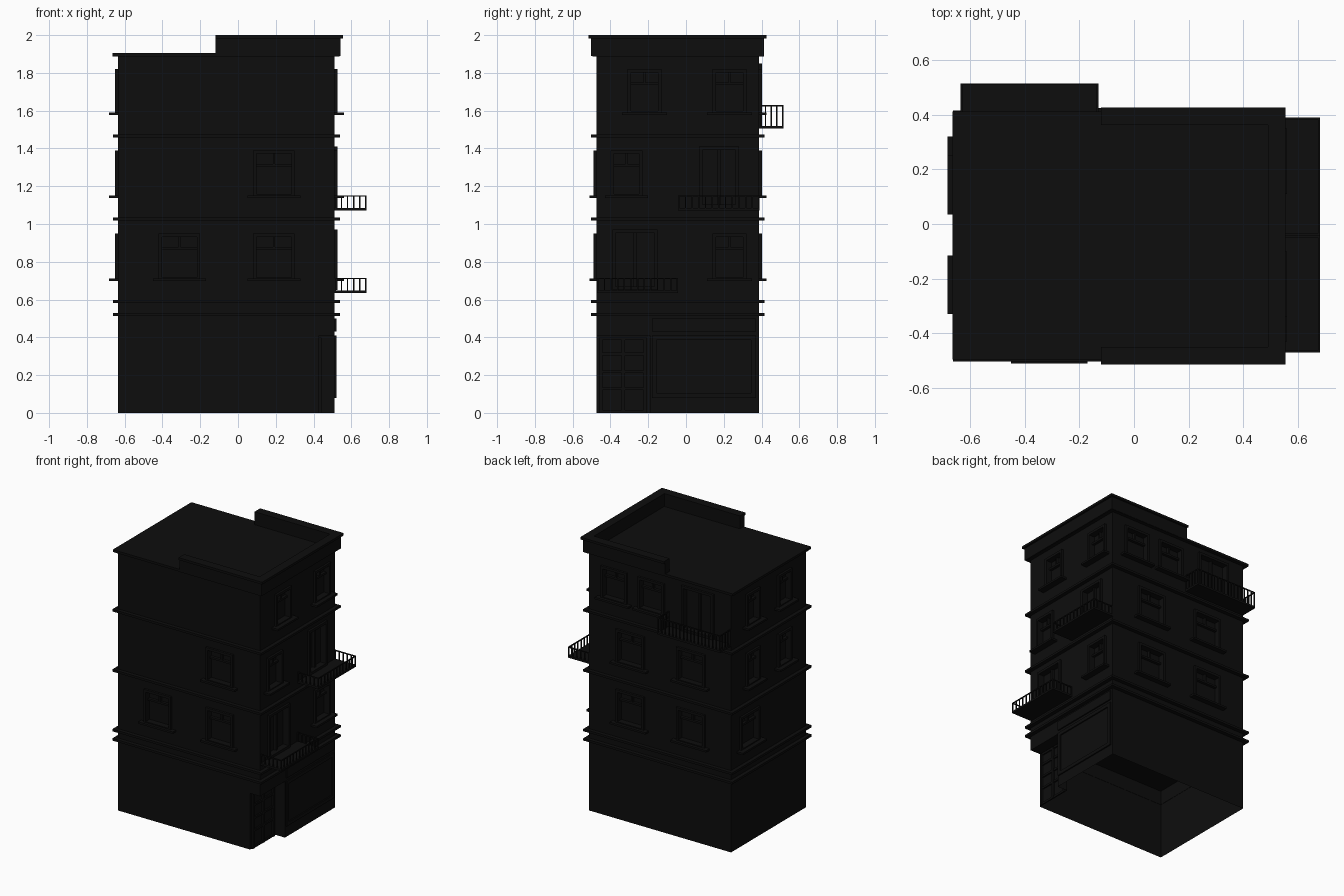
import bpy, bmesh
from mathutils import Vector

if "Cube" in bpy.data.objects:
    bpy.data.objects.remove(bpy.data.objects["Cube"])

X0, X1, Y0, Y1 = -0.635, 0.512, -0.475, 0.387      # wall planes
dark = bpy.data.materials.new("dark")
dark.diffuse_color = (0.004, 0.004, 0.004, 1)
dark.use_nodes = True
dark.node_tree.nodes["Principled BSDF"].inputs["Base Color"].default_value = dark.diffuse_color


class Part:
    """Collects boxes into one mesh object."""
    def __init__(self, name):
        self.name, self.bm = name, bmesh.new()

    def box(self, x0, x1, y0, y1, z0, z1):
        r = bmesh.ops.create_cube(self.bm, size=1)
        c = Vector(((x0 + x1) / 2, (y0 + y1) / 2, (z0 + z1) / 2))
        for v in r["verts"]:
            v.co = Vector((v.co.x * (x1 - x0), v.co.y * (y1 - y0), v.co.z * (z1 - z0))) + c

    def wall(self, side, u0, u1, d0, d1, z0, z1):
        """Box on a wall: u runs along it, d is depth outward from it."""
        if side == "front":
            self.box(u0, u1, Y0 - d1, Y0 - d0, z0, z1)
        elif side == "back":
            self.box(u0, u1, Y1 + d0, Y1 + d1, z0, z1)
        elif side == "right":
            self.box(X1 + d0, X1 + d1, u0, u1, z0, z1)
        else:
            self.box(X0 - d1, X0 - d0, u0, u1, z0, z1)

    def done(self):
        me = bpy.data.meshes.new(self.name)
        self.bm.to_mesh(me)
        self.bm.free()
        me.materials.append(dark)
        ob = bpy.data.objects.new(self.name, me)
        bpy.context.collection.objects.link(ob)
        return ob


# Openings: side, start, end, bottom, top, is a balcony door
L1, L2, L3 = (0.70, 0.95), (1.14, 1.39), (1.58, 1.82)
openings = [
    ("front", -0.42, -0.20, *L1, 0), ("front", 0.08, 0.30, *L1, 0), ("front", 0.08, 0.30, *L2, 0),
    ("right", -0.39, -0.15, 0.65, 0.97, 1), ("right", 0.14, 0.32, *L1, 0),
    ("right", -0.40, -0.23, *L2, 0), ("right", 0.07, 0.28, 1.085, 1.41, 1),
    ("right", -0.31, -0.13, *L3, 0), ("right", 0.14, 0.32, *L3, 0),
    ("back", -0.50, -0.24, 1.52, 1.85, 1),
    ("back", -0.10, 0.11, *L3, 0), ("back", 0.20, 0.41, *L3, 0),
    ("left", 0.07, 0.29, *L1, 0),
]
for lv in (L1, L2):
    openings += [("back", -0.43, -0.20, *lv, 0), ("back", 0.06, 0.29, *lv, 0)]
for lv in (L2, L3):
    openings += [("left", 0.065, 0.22, *lv, 0), ("left", -0.30, -0.145, *lv, 0)]

# Upper storeys with shallow window recesses cut in
p = Part("upper_walls")
p.box(X0, X1, Y0, Y1, 0.52, 1.89)
walls = p.done()
p = Part("recess_cutter")
for s, a, b, z0, z1, door in openings:
    p.wall(s, a + 0.01, b - 0.01, -0.03, 0.05, z0 + 0.005, z1 - 0.01)
cutter = p.done()
cutter.hide_render = True
m = walls.modifiers.new("recesses", "BOOLEAN")
m.operation, m.object, m.solver = "DIFFERENCE", cutter, "EXACT"
bpy.context.view_layer.objects.active = walls
bpy.ops.object.modifier_apply(modifier=m.name)
bpy.data.objects.remove(cutter)

# Ground floor: open underneath, front right corner set back for the entrance
NX, NY, NZ = 0.43, -0.19, 0.41
bm = bmesh.new()
outline = [(X0, Y0), (NX, Y0), (NX, NY), (X1, NY), (X1, Y1), (X0, Y1)]
low = [bm.verts.new((x, y, 0)) for x, y in outline]
top = [bm.verts.new((x, y, NZ)) for x, y in outline]
for i in range(6):
    j = (i + 1) % 6
    bm.faces.new((low[i], low[j], top[j], top[i]))
me = bpy.data.meshes.new("ground_floor_walls")
bm.to_mesh(me)
bm.free()
me.materials.append(dark)
bpy.context.collection.objects.link(bpy.data.objects.new("ground_floor_walls", me))

p = Part("ground_floor_lintel")
p.box(X0, X1, Y0, Y0 + 0.002, NZ, 0.52)
p.box(X0, X1, Y1 - 0.002, Y1, NZ, 0.52)
p.box(X0, X0 + 0.002, Y0, Y1, NZ, 0.52)
p.box(X1 - 0.002, X1, Y0, Y1, NZ, 0.52)
p.box(NX, X1, Y0, NY, NZ, NZ + 0.002)
p.done()

# Window and door frames: surround, transom and mullion
frames, sills = Part("window_frames"), Part("window_sills")
for s, a, b, z0, z1, door in openings:
    t, mid = 0.018, (a + b) / 2
    for u0, u1, v0, v1 in ((a, a + t, z0, z1), (b - t, b, z0, z1), (a, b, z1 - t, z1), (a, b, z0, z0 + t)):
        frames.wall(s, u0, u1, -0.03, 0.016, v0, v1)
    zt = z0 + 0.68 * (z1 - z0)
    if door:
        frames.wall(s, mid - 0.007, mid + 0.007, -0.03, -0.01, z0, z1)
    else:
        frames.wall(s, a, b, -0.03, -0.01, zt - 0.007, zt + 0.007)
        frames.wall(s, mid - 0.006, mid + 0.006, -0.03, -0.01, zt, z1)
        sills.wall(s, a - 0.03, b + 0.03, 0, 0.035 if s == "front" else 0.048 if s != "back" else 0.038,
                   z0 - 0.003, z0 + 0.011)
frames.done()
sills.done()

# String courses around the building
p = Part("string_courses")
for z in (0.522, 0.59, 1.026, 1.465):
    e = 0.028
    p.box(X0 - e, X1 + e, Y0 - e, Y1 + e, z - 0.008, z + 0.008)
p.done()

# Roof slab, raised parapet on three sides of the right half, and its coping
p = Part("roof")
p.box(X0 - 0.03, X1 + 0.025, Y0 - 0.02, Y1 + 0.025, 1.888, 1.905)
p.done()
for name, e, w, z0, z1 in (("parapet", 0.03, 0.05, 1.89, 1.985), ("parapet_coping", 0.043, 0.065, 1.983, 2.0)):
    p = Part(name)
    xa, xb, ya, yb = -0.12, X1 + e, Y0 - e + 0.003, Y1 + e - 0.003
    p.box(xa, xb, ya, ya + w, z0, z1)
    p.box(xa, xb, yb - w, yb, z0, z1)
    p.box(xb - w, xb, ya + w, yb - w, z0, z1)
    p.done()


# Balconies: slab, square balusters and top rail on three sides
def balcony(name, side, a, b, depth, z, h, gap):
    p, t = Part(name), 0.007
    p.wall(side, a, b, 0, depth, z, z + 0.014)
    zt = z + h
    p.wall(side, a, b, depth - t, depth, zt - t, zt)
    for u in (a, b - t):
        p.wall(side, u, u + t, 0, depth, zt - t, zt)
    n = round((b - a) / gap)
    for i in range(n + 1):
        u = a + (b - a - t) * i / n
        p.wall(side, u, u + t, depth - t, depth, z, zt)
    n = round(depth / gap)
    for i in range(n):
        d = (depth - t) * i / n
        for u in (a, b - t):
            p.wall(side, u, u + t, d, d + t, z, zt)
    p.done()


balcony("lower_balcony", "right", -0.47, -0.042, 0.168, 0.635, 0.08, 0.036)
balcony("middle_balcony", "right", -0.042, 0.39, 0.168, 1.072, 0.08, 0.036)
balcony("rear_balcony", "back", -0.635, -0.13, 0.128, 1.505, 0.125, 0.03)

# Shopfront: display window frame and blank fascia panel
p = Part("shopfront")
for u0, u1, z0, z1 in ((-0.18, -0.155, 0.08, 0.41), (0.345, 0.37, 0.08, 0.41),
                       (-0.18, 0.37, 0.385, 0.41), (-0.18, 0.37, 0.08, 0.105)):
    p.wall("right", u0, u1, 0, 0.009, z0, z1)
p.wall("right", -0.18, 0.37, 0, 0.009, 0.432, 0.5)
p.done()

# Entrance double door on the set back wall
p = Part("entrance_door")
for y in (-0.46, -0.341, -0.225):
    p.box(NX, NX + 0.012, y, y + 0.018, 0, 0.40)
for z in (0.0, 0.12, 0.21, 0.305, 0.385):
    p.box(NX, NX + 0.010, -0.46, -0.207, z, z + 0.015)
p.done()
